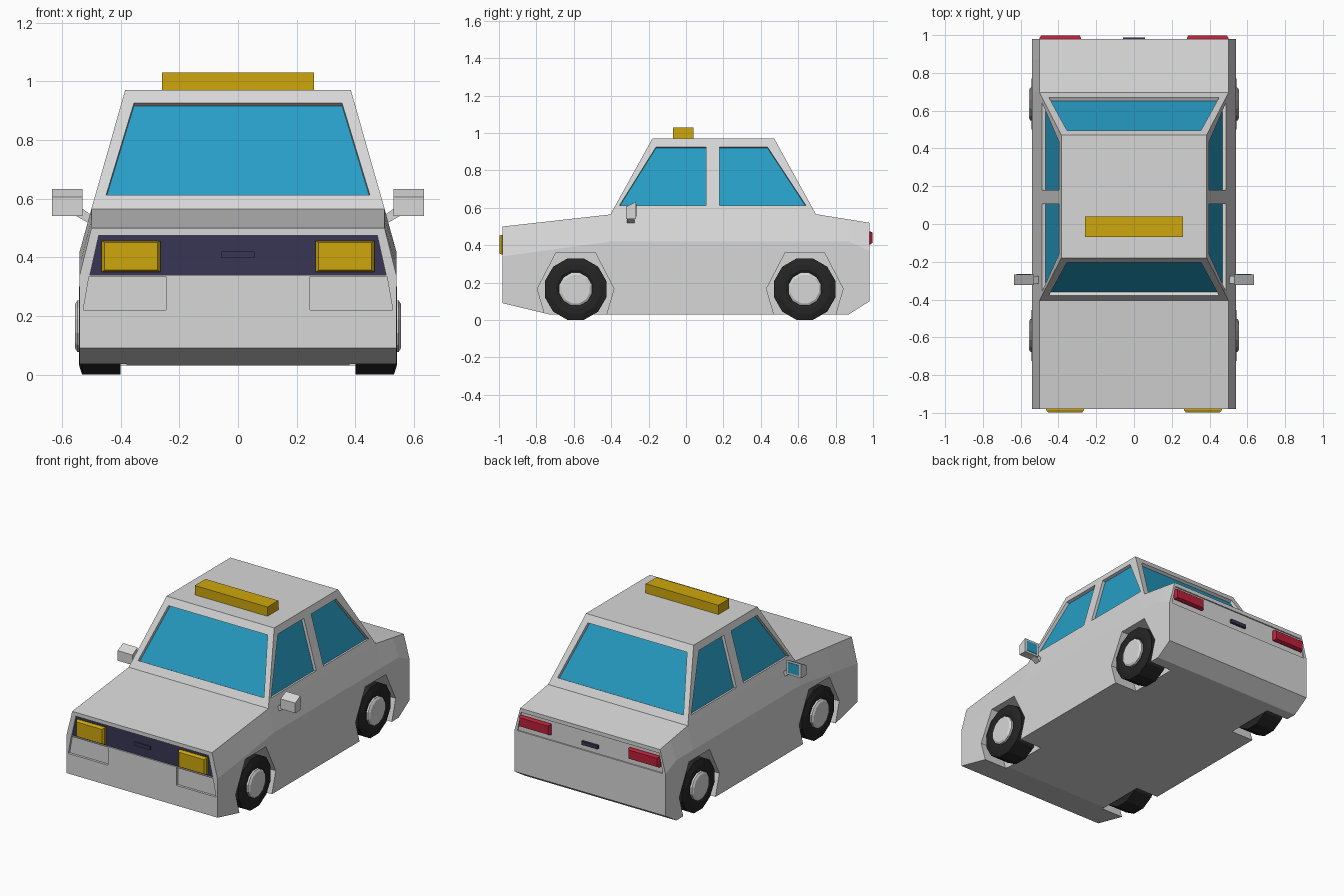
import bpy, bmesh, math
from mathutils import Vector

if "Cube" in bpy.data.objects:
    bpy.data.objects.remove(bpy.data.objects["Cube"])


def material(name, rgb):
    m = bpy.data.materials.new(name)
    m.diffuse_color = (*rgb, 1)
    m.use_nodes = True
    m.node_tree.nodes["Principled BSDF"].inputs["Base Color"].default_value = m.diffuse_color
    return m


BODY = material("light grey paint", (0.68, 0.68, 0.68))
GLASS = material("blue glass", (0.02, 0.34, 0.56))
YELLOW = material("amber yellow", (0.62, 0.39, 0.004))
RED = material("lamp red", (0.50, 0.015, 0.04))
NAVY = material("dark navy", (0.04, 0.037, 0.09))
RUBBER = material("black rubber", (0.018, 0.018, 0.018))


def build(name, verts, faces, mats, slots=None):
    me = bpy.data.meshes.new(name)
    me.from_pydata([tuple(v) for v in verts], [], faces)
    for m in mats:
        me.materials.append(m)
    for p, s in zip(me.polygons, slots or []):
        p.material_index = s
    bm = bmesh.new()
    bm.from_mesh(me)
    bmesh.ops.remove_doubles(bm, verts=bm.verts, dist=1e-4)
    bmesh.ops.recalc_face_normals(bm, faces=bm.faces)
    bm.to_mesh(me)
    bm.free()
    ob = bpy.data.objects.new(name, me)
    bpy.context.collection.objects.link(ob)
    return ob


def loft(name, rings, mat):
    """Closed solid through rings of equal size, capped at both ends."""
    n = len(rings[0])
    faces = [list(range(n)), [(len(rings) - 1) * n + i for i in range(n)]]
    for k in range(len(rings) - 1):
        for i in range(n):
            j = (i + 1) % n
            faces.append([k * n + i, k * n + j, (k + 1) * n + j, (k + 1) * n + i])
    return build(name, [v for r in rings for v in r], faces, [mat])


def prism_x(name, poly, x0, x1, mat):
    return loft(name, [[(x, y, z) for y, z in poly] for x in (x0, x1)], mat)


def prism_y(name, poly, y0, y1, mat):
    return loft(name, [[(x, y, z) for x, z in poly] for y in (y0, y1)], mat)


def rect(a0, a1, b0, b1):
    return [(a0, b0), (a1, b0), (a1, b1), (a0, b1)]


def cut(ob, cutter):
    cutter.hide_render = True
    mod = ob.modifiers.new("cut", 'BOOLEAN')
    mod.operation, mod.solver, mod.object = 'DIFFERENCE', 'EXACT', cutter
    bpy.context.view_layer.objects.active = ob
    bpy.ops.object.modifier_apply(modifier=mod.name)
    bpy.data.objects.remove(cutter)


# Lower body: stations (y, bottom, crease, top) from nose to tail
stations = [(-.98, .09, .34, .50), (-.73, .03, .375, .528), (-.40, .03, .42, .565),
            (.70, .03, .42, .565), (.87, .03, .42, .538), (.98, .10, .37, .52)]
body = loft("body", [[(-.54, y, b), (-.54, y, c), (-.50, y, t),
                      (.50, y, t), (.54, y, c), (.54, y, b)]
                     for y, b, c, t in stations], BODY)

# Wheel arches, bumper corner recesses, grille recess and boot panel recess
arch = [(-.15, -.02), (-.205, .167), (-.105, .36), (.105, .36), (.205, .167), (.15, -.02)]
AXLES = (-.59, .635)
for s in (-1, 1):
    for yc in AXLES:
        cut(body, prism_x("arch_cutter", [(yc + y, z) for y, z in arch], s * .38, s * .7, BODY))
    corner = [(s * .245, .22), (s * .528, .22), (s * .508, .335), (s * .245, .335)]
    cut(body, prism_y("corner_cutter", corner, -1.1, -.965, BODY))
grille = [(-.505, .34), (.505, .34), (.475, .475), (-.475, .475)]
cut(body, prism_y("grille_cutter", grille, -1.1, -.968, BODY))
cut(body, prism_y("boot_cutter", [(-.52, .37), (.52, .37), (.495, .495), (-.495, .495)],
                  .972, 1.1, BODY))

# Cabin: framed panels with recessed glass
Z0, Z1 = .565, .97
W0, W1 = .612, .926


def lerp(a, b, z):
    return a + (b - a) * (z - Z0) / (Z1 - Z0)


def half_width(z):
    return lerp(.50, .385, z)


verts, faces, slots = [], [], []


def panel(outer, inner, depth=.02):
    """Frame ring, reveal and glass; both quads listed in the same order."""
    outer, inner = [Vector(v) for v in outer], [Vector(v) for v in inner]
    n = (outer[1] - outer[0]).cross(outer[3] - outer[0]).normalized()
    if n.dot(sum(outer, Vector()) / 4 - Vector((0, .14, .7))) < 0:
        n = -n
    base = len(verts)
    verts.extend(outer + inner + [v - n * depth for v in inner])
    for k in (0, 4):
        for i in range(4):
            j = (i + 1) % 4
            faces.append([base + k + i, base + k + j, base + k + 4 + j, base + k + 4 + i])
            slots.append(0)
    faces.append([base + 8 + i for i in range(4)])
    slots.append(1)


def side_quad(s, ya, yb, yc, yd, z0, z1):
    return [(s * half_width(z), y, z) for y, z in ((ya, z0), (yb, z0), (yc, z1), (yd, z1))]


def end_quad(y0, y1, xa, xb, z0, z1):
    return [(x, lerp(y0, y1, z), z) for x, z in ((-xa, z0), (xa, z0), (xb, z1), (-xb, z1))]


for s in (-1, 1):
    panel(side_quad(s, -.404, .143, .143, -.18, Z0, Z1),
          side_quad(s, -.356, .106, .106, -.160, W0, W1))
    panel(side_quad(s, .143, .695, .472, .143, Z0, Z1),
          side_quad(s, .18, .642, .435, .18, W0, W1))
for y0, y1 in ((-.404, -.18), (.695, .472)):
    panel(end_quad(y0, y1, .50, .385, Z0, Z1), end_quad(y0, y1, .45, .355, W0, W1))
roof = len(verts)
verts += [Vector(v) for v in ((-.385, -.18, Z1), (.385, -.18, Z1), (.385, .143, Z1),
                              (.385, .472, Z1), (-.385, .472, Z1), (-.385, .143, Z1))]
faces.append([roof + i for i in range(6)])
slots.append(0)
build("cabin", verts, faces, [BODY, GLASS], slots)

# Roof sign
prism_x("roof_sign", rect(-.07, .04, .965, 1.03), -.26, .26, YELLOW)

# Grille plate and its small bar, boot handle
prism_y("grille_plate", grille, -.972, -.966, NAVY)
prism_y("grille_bar", rect(-.057, .057, .398, .420), -.979, -.970, NAVY)
prism_y("boot_handle", rect(-.057, .057, .405, .428), .970, .987, NAVY)


# Wheels: turned profiles of (x, radius)
def lathe(name, profile, s, yc, mat, n=12):
    rings = []
    for x, r in profile:
        rings.append([(s * x, yc + r * math.sin((i + .5) * math.tau / n),
                       .165 + r * math.cos((i + .5) * math.tau / n)) for i in range(n)])
    return loft(name, rings, mat)


for s in (-1, 1):
    side = "left" if s < 0 else "right"
    for yc, end in zip(AXLES, ("front", "rear")):
        lathe(f"{end}_{side}_tyre", [(.40, .17), (.532, .17), (.543, .135), (.543, .105),
                                     (.535, .09)], s, yc, RUBBER)
        lathe(f"{end}_{side}_hubcap", [(.52, .091), (.548, .091), (.556, .078)], s, yc, BODY)

    # Headlights taper forward, tail lights are plain blocks
    loft(f"{side}_headlight",
         [[(s * x, y, z) for x, z in rect(.365 - w, .365 + w, .403 - h, .403 + h)]
          for y, w, h in ((-.967, .1, .053), (-.985, .1, .053), (-.998, .09, .047))], YELLOW)
    loft(f"{side}_tail_light",
         [[(s * x, y, z) for x, z in rect(.39 - w, .39 + w, .44 - h, .44 + h)]
          for y, w, h in ((.97, .11, .034), (.985, .11, .034), (.998, .102, .028))], RED)

    # Door mirrors: wedge housing, glass plate facing back, slanted arm
    prism_x(f"{side}_mirror", [(-.268, .54), (-.268, .633), (-.322, .605), (-.322, .54)],
            s * .53, s * .635, BODY)
    prism_y(f"{side}_mirror_glass", rect(s * .543, s * .622, .553, .62), -.270, -.265, GLASS)
    prism_y(f"{side}_mirror_arm", [(s * .495, .52), (s * .515, .52), (s * .56, .545),
                                   (s * .53, .565), (s * .495, .54)], -.315, -.275, BODY)
